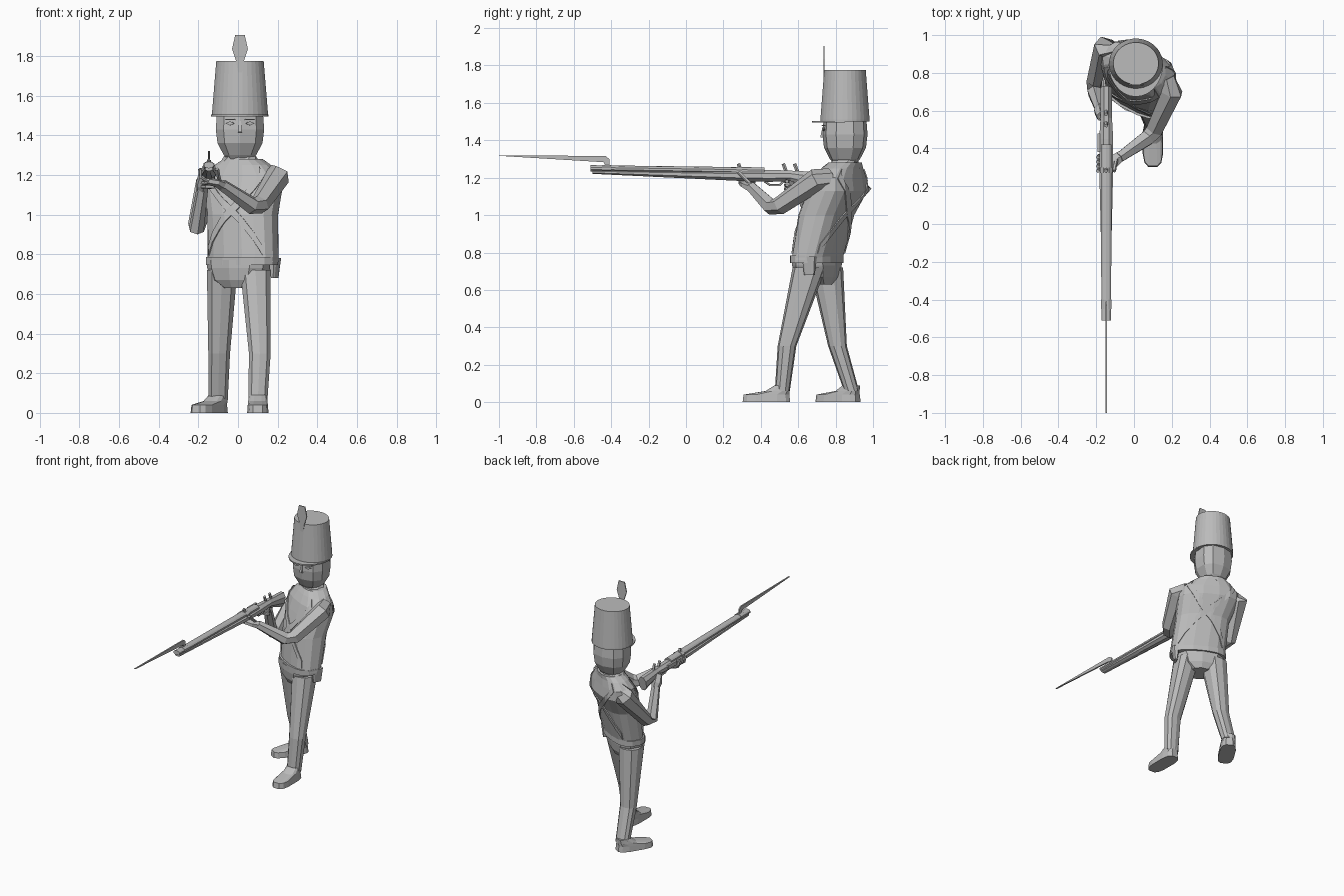
import bpy, bmesh, math
from math import sin, cos, pi, radians, floor
from mathutils import Vector, Matrix

if "Cube" in bpy.data.objects:
    bpy.data.objects.remove(bpy.data.objects["Cube"])

shade = (.5, .5, .5, 1)
grey = bpy.data.materials.new("plain_grey")
grey.use_nodes = True
grey.diffuse_color = shade
grey.node_tree.nodes["Principled BSDF"].inputs["Base Color"].default_value = shade

UP = Vector((0, 0, 1))
FULL_TURN = 2 * pi


def finish(name, bm):
    bmesh.ops.recalc_face_normals(bm, faces=bm.faces)
    mesh = bpy.data.meshes.new(name)
    bm.to_mesh(mesh)
    bm.free()
    mesh.materials.append(grey)
    part = bpy.data.objects.new(name, mesh)
    bpy.context.collection.objects.link(part)
    return part


def skin(name, loops):
    """Bridge a list of point loops and cap both ends."""
    bm = bmesh.new()
    rows = [[bm.verts.new(point) for point in loop] for loop in loops]
    for low, high in zip(rows, rows[1:]):
        for i in range(len(low)):
            bm.faces.new((low[i - 1], low[i], high[i], high[i - 1]))
    bm.faces.new(rows[0])
    bm.faces.new(rows[-1])
    return finish(name, bm)


def squared(value, power):
    return math.copysign(abs(value) ** power, value)


def level_ring(centre, width, depth, yaw=0, sides=10, power=.8):
    """Horizontal rounded-box outline with half width and half depth."""
    turn = Matrix.Rotation(radians(yaw), 3, 'Z')
    angles = [FULL_TURN * (i + .5) / sides for i in range(sides)]
    return [Vector(centre) + turn @ Vector((width * squared(cos(a), power),
                                            depth * squared(sin(a), power), 0)) for a in angles]


def tube(name, joints, widths, sides=6, heights=None):
    """Limb through the joints, with a half width and half height at each."""
    joints = [Vector(joint) for joint in joints]
    heights = heights or widths
    loops = []
    for k, joint in enumerate(joints):
        before, after = joints[max(k - 1, 0)], joints[min(k + 1, len(joints) - 1)]
        along = (after - before).normalized()
        across = along.cross(UP).normalized()
        rise = across.cross(along)
        angles = [FULL_TURN * (i + .5) / sides for i in range(sides)]
        loops.append([joint + across * cos(a) * widths[k] + rise * sin(a) * heights[k] for a in angles])
    return skin(name, loops)


def prism(name, outline, thickness, frame):
    half = thickness / 2
    return skin(name, [[frame @ Vector((u, v, w)) for u, v in outline] for w in (-half, half)])


def upright(origin, yaw):
    """Frame whose x runs along the yaw direction and whose y runs up."""
    return (Matrix.Translation(origin) @ Matrix.Rotation(radians(yaw), 4, 'Z')
            @ Matrix.Rotation(pi / 2, 4, 'X'))


def mirrored(half_outline):
    """Complete a closed outline from its right-hand half."""
    return half_outline + [(-u, v) for u, v in reversed(half_outline)]


# Legs and feet
for label, hip, knee, ankle, toe_yaw in (
        ("left", (.088, .66, .72), (.11, .54, .3), (.1, .515, .06), 0),
        ("right", (-.08, .75, .72), (-.095, .81, .3), (-.1, .885, .06), -32)):
    skin(f"{label}_leg", [level_ring(ankle, .05, .04), level_ring(knee, .057, .05),
                          level_ring(hip, .08, .09)])
    heel = Vector((ankle[0], ankle[1], 0))
    toward = Matrix.Rotation(radians(toe_yaw), 3, 'Z') @ Vector((0, -1, 0))
    sole = heel + toward * .085
    skin(f"{label}_foot", [level_ring(sole, .055, .13, toe_yaw, 12, .6),
                           level_ring(sole + UP * .04, .052, .125, toe_yaw, 12, .6),
                           level_ring(heel + toward * .025 + UP * .06, .05, .065, toe_yaw, 12, .7),
                           level_ring(heel + UP * .09, .045, .042, toe_yaw, 12, .7)])

# Pelvis and jacket, turned toward the musket
twist = -28
hips = Vector((.005, .7, .77))
skin("pelvis", [level_ring(hips - UP * .14, .07, .08, twist), level_ring(hips - UP * .1, .14, .1, twist),
                level_ring(hips - UP * .04, .165, .11, twist), level_ring(hips, .17, .11, twist)])


def jacket_rings(grow):
    profile = ((.76, .7, .19, .105), (1, .75, .185, .125), (1.13, .81, .21, .13),
               (1.2, .82, .205, .11), (1.25, .835, .15, .09), (1.28, .85, .1, .08))
    return [level_ring((.025, y, z), w + grow, d + grow, twist, 16) for z, y, w, d in profile]


skin("jacket", jacket_rings(0))
waist = Vector((.02, .7, .76))
skin("waist_belt", [level_ring(waist + UP * lift, .193, .113, twist, 16) for lift in (-.015, .025)])
neck = Vector((.01, .85, 1.25))
skin("collar", [level_ring(neck, .11, .085, twist), level_ring(neck + UP * .05, .08, .07)])


def jacket_point(degrees, z):
    """Point just outside the jacket at a given angle and height."""
    place = degrees / 22.5 - .5
    first = floor(place)
    for low, high in zip(shell, shell[1:]):
        if low[0].z <= z <= high[0].z:
            blend = (z - low[0].z) / (high[0].z - low[0].z)
            near, far = (low[i % 16].lerp(high[i % 16], blend) for i in (first, first + 1))
            return near.lerp(far, place - first)


# Crossed straps on chest and back
shell = jacket_rings(.003)
for label, middle in (("front", -90), ("back", 90)):
    for hand in (-1, 1):
        bm = bmesh.new()
        steps = 12
        rows = []
        for k in range(steps + 1):
            travel = k / steps
            angle = middle + hand * 50 * (1 - 2 * travel)
            drop = 1.22 - .4 * travel
            rows.append([bm.verts.new(jacket_point(angle, drop + edge)) for edge in (-.025, .025)])
        for above, below in zip(rows, rows[1:]):
            bm.faces.new((above[0], above[1], below[1], below[0]))
        strap = finish(f"{label}_strap_{'left' if hand > 0 else 'right'}", bm)
        leather = strap.modifiers.new("leather", 'SOLIDIFY')
        leather.thickness, leather.offset = .008, 0

pouch = Vector((.185, .66, .68))
skin("cartridge_pouch", [level_ring(pouch, .01, .03, twist, 8, .5),
                         level_ring(pouch + UP * .1, .025, .04, twist, 8, .5)])

# Arms
tube("left_arm", [(.17, .77, 1.2), (.2, .7, 1.19), (.11, .5, 1.05), (.07, .455, 1.045), (-.08, .35, 1.15)],
     (.05, .062, .05, .045, .03))
tube("right_arm", [(-.09, .9, 1.2), (-.15, .935, 1.16), (-.21, .76, .94), (-.21, .7, .925), (-.18, .61, 1.13)],
     (.05, .065, .045, .04, .03))

# Hands and fingers wrapped around the musket
bore = -.147
tube("left_hand", [(-.07, .36, 1.14), (-.11, .33, 1.16), (-.16, .32, 1.17)], (.03, .04, .04),
     heights=(.03, .02, .02))
tube("right_hand", [(-.18, .62, 1.11), (-.18, .6, 1.15), (-.17, .57, 1.2)], (.025, .035, .03))
slim = (.01, .01, .01)
for i in range(4):
    reach = Vector((bore, .29 + i * .024, 1.17))
    tube(f"left_finger_{i}", [reach, reach + Vector((-.04, 0, .02)), reach + Vector((-.045, -.01, .06))], slim, 5)
    grip = Vector((-.18, .57, 1.2 - i * .02))
    tube(f"right_finger_{i}", [grip, grip + Vector((.02, -.04, 0)), grip + Vector((.06, -.03, 0))], slim, 5)
tube("left_thumb", [(-.09, .35, 1.16), (-.1, .31, 1.2), (-.105, .28, 1.23)], slim, 5)


# Musket
def along_musket(name, stations, widths, heights, sides=8):
    return tube(name, [(bore, y, z) for y, z in stations], widths, sides, heights)


along_musket("barrel", [(-.51, 1.25), (.42, 1.235)], (.027, .03), (.017, .02), 10)
along_musket("stock", [(-.5, 1.23), (-.1, 1.22), (.3, 1.21), (.45, 1.21), (.56, 1.21), (.72, 1.18)],
             (.022, .03, .04, .04, .033, .033), (.01, .02, .03, .035, .03, .055))
along_musket("barrel_band", [(.27, 1.23), (.3, 1.23)], (.037, .037), (.03, .03))
along_musket("trigger_guard", [(.42, 1.18), (.45, 1.16), (.5, 1.16), (.53, 1.19)], [.006] * 4, [.006] * 4, 5)
lock = Vector((bore - .04, .43, 1.22))
tube("lock_plate", [lock - Vector((0, .05, 0)), lock + Vector((0, .05, 0))], (.01, .01), 4, (.02, .02))
for label, spot in (("front", .28), ("middle", .52), ("rear", .58)):
    along_musket(f"{label}_peg", [(spot + .02, 1.22), (spot, 1.275)], slim, slim, 5)

# Bayonet
blade = [(-1, 1.317), (-1, 1.32), (-.43, 1.316), (-.41, 1.3), (-.41, 1.26), (-.43, 1.26), (-.44, 1.283)]
prism("bayonet", blade, .01, upright((bore, 0, 0), 90))
along_musket("bayonet_socket", [(-.45, 1.25), (-.4, 1.25)], (.03, .03), (.02, .02))

# Head
skin("head", [level_ring(neck + UP * lift, size, size * .95) for lift, size in
              ((.02, .06), (.05, .085), (.11, .118), (.18, .127), (.27, .12))])
face = Vector((neck.x, .735, 1.46))
tube("nose", [face + UP * .01, face - Vector((0, .008, .045))], (.008, .013), 4)
for hand, label in ((1, "left"), (-1, "right")):
    eye = upright(face + Vector((hand * .05, 0, 0)), hand * 12)
    prism(f"{label}_eye", [(-.024, 0), (0, -.01), (.024, 0), (0, .01)], .008, eye)
    prism(f"{label}_eyebrow", mirrored([(.03, .016), (.02, .022)]), .009, eye)

# Hat with peak and plume
brim = Vector((neck.x, neck.y, 1.5))
skin("hat", [level_ring(brim + UP * lift, size, size * .93, 0, 32, 1) for lift, size in
             ((0, .142), (.01, .142), (.275, .12))])
sweep = [pi + pi * i / 14 for i in range(15)]
peak = [(brim.x + .145 * cos(a), brim.y + .176 * sin(a)) for a in sweep]
prism("hat_peak", peak, .009, Matrix.Translation(UP * brim.z))
quill = mirrored([(.008, -.07), (.02, 0), (.04, .06), (.024, .13)])
prism("plume", quill, .007, upright((brim.x, .738, 1.775), 0))
